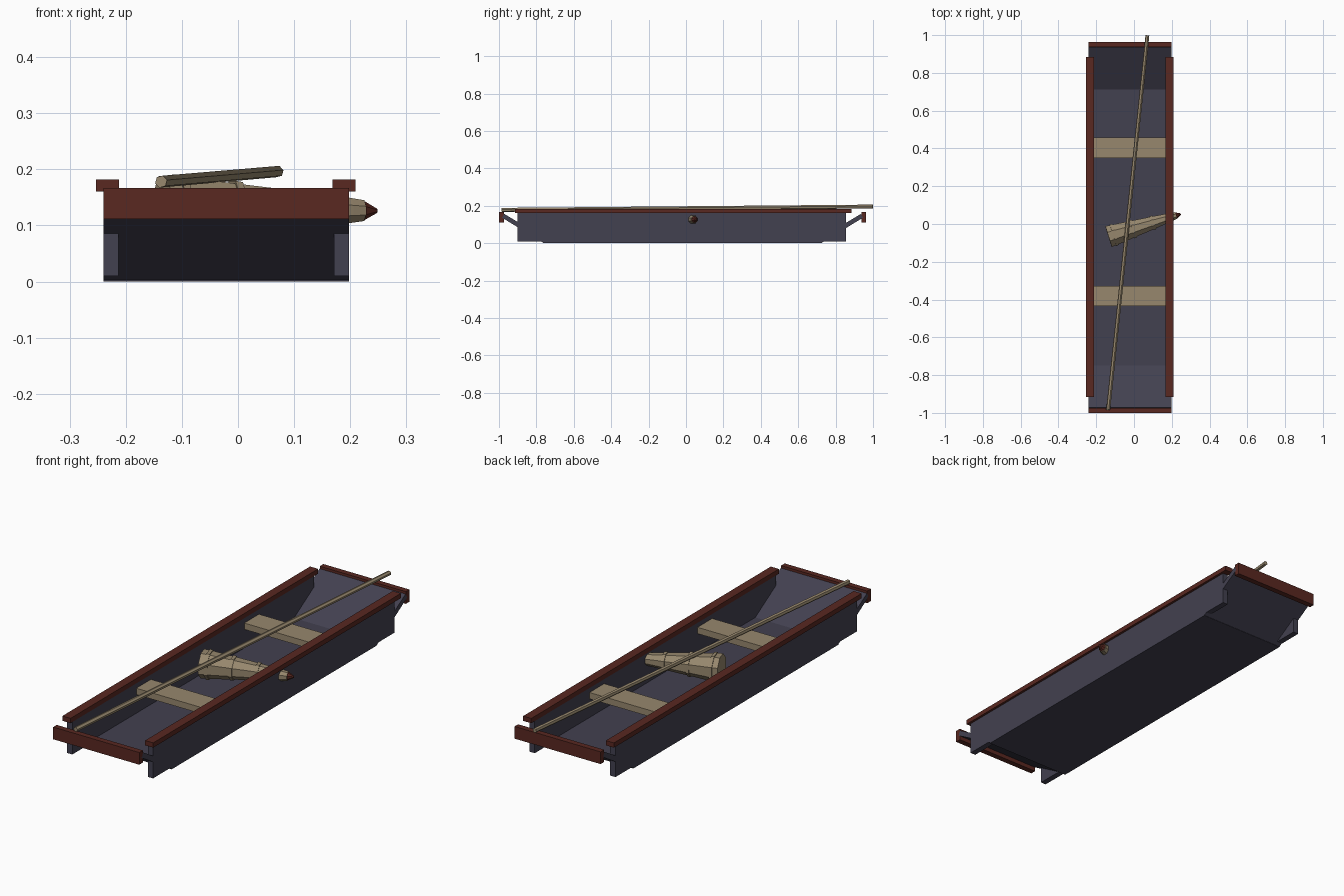
import bpy, bmesh, math
from mathutils import Vector

if "Cube" in bpy.data.objects:
    bpy.data.objects.remove(bpy.data.objects["Cube"])


def mat(name, col):
    m = bpy.data.materials.new(name)
    m.diffuse_color = (*col, 1)
    m.use_nodes = True
    m.node_tree.nodes["Principled BSDF"].inputs["Base Color"].default_value = m.diffuse_color
    return m


HULL = mat("dark_hull", (0.055, 0.052, 0.080))
RED = mat("red_trim", (0.10, 0.021, 0.015))
TAN = mat("pale_wood", (0.31, 0.245, 0.155))


def finish(name, bm, material):
    bmesh.ops.recalc_face_normals(bm, faces=bm.faces[:])
    me = bpy.data.meshes.new(name)
    bm.to_mesh(me)
    bm.free()
    me.materials.append(material)
    ob = bpy.data.objects.new(name, me)
    bpy.context.collection.objects.link(ob)
    return ob


def box(name, x, y, z, material):
    bm = bmesh.new()
    bmesh.ops.create_cube(bm, size=1)
    for v in bm.verts:
        v.co = [a[0] if c < 0 else a[1] for a, c in zip((x, y, z), v.co)]
    return finish(name, bm, material)


def extrude_x(name, profile, x, material):
    """Prism along x from a (y, z) outline."""
    bm = bmesh.new()
    f = bm.faces.new([bm.verts.new((x[0], y, z)) for y, z in profile])
    g = bmesh.ops.extrude_face_region(bm, geom=[f])["geom"]
    bmesh.ops.translate(bm, vec=(x[1] - x[0], 0, 0),
                        verts=[e for e in g if isinstance(e, bmesh.types.BMVert)])
    return finish(name, bm, material)


def lathe(name, start, end, profile, sides, material, turn=0.5):
    """Closed solid with (distance, radius) rings along the line start-end."""
    start, end = Vector(start), Vector(end)
    d = (end - start).normalized()
    side = d.cross(Vector((0, 0, 1))).normalized()
    up = side.cross(d)
    bm = bmesh.new()
    rings = []
    for t, r in profile:
        ang = [2 * math.pi * (i + turn) / sides for i in range(sides)]
        rings.append([bm.verts.new(start + d * t + (side * math.cos(a) + up * math.sin(a)) * r)
                      for a in ang])
    for a, b in zip(rings, rings[1:]):
        for i in range(sides):
            j = (i + 1) % sides
            bm.faces.new((a[i], a[j], b[j], b[i]))
    bm.faces.new(rings[0])
    bm.faces.new(rings[-1])
    return finish(name, bm, material)


X0, X1 = -0.24, 0.198

# hull: floor, side planks, rails
box("floor", (X0, X1), (-0.765, 0.725), (0, 0.022), HULL)
for label, a, b, r in (("left", X0, -0.213, -0.253), ("right", 0.171, X1, 0.168)):
    box(label + "_side", (a, b), (-0.9, 0.855), (0.01, 0.162), HULL)
    box(label + "_rail", (r, r + 0.041), (-0.915, 0.885), (0.16, 0.182), RED)

# sloping ends with their cap boards
for label, s, base, cap in (("front", -1, 0.76, 0.974), ("back", 1, 0.723, 0.937)):
    run = cap + 0.01 - base
    rise = run * 0.61
    extrude_x(label + "_slope", [(s * base, 0.0), (s * (base + run), rise),
                                 (s * (base + run - 0.012), rise + 0.02),
                                 (s * (base - 0.012), 0.022)], (X0, X1), HULL)
    box(label + "_cap", (X0, X1), sorted((s * cap, s * (cap + 0.026))), (0.111, 0.167), RED)

# thwarts
for label, y in (("front", -0.435), ("back", 0.35)):
    box(label + "_seat", (-0.214, 0.172), (y, y + 0.107), (0.108, 0.137), TAN)

# punting pole
p0, p1 = Vector((-0.137, -0.985, 0.178)), Vector((0.071, 0.999, 0.196))
lathe("pole", p0, p1, [(0, 0.011), ((p1 - p0).length, 0.0105)], 6, TAN, 0.25)

# wicker trap with hoops and stopper
t0, t1 = (-0.135, -0.067, 0.131), (0.248, 0.053, 0.126)
body = [(0, 0.062), (0.05, 0.058), (0.14, 0.048), (0.25, 0.036), (0.35, 0.024), (0.375, 0.02)]
lathe("trap_body", t0, t1, body, 8, TAN)
for i, (t, r) in enumerate(((0.025, 0.065), (0.13, 0.054), (0.24, 0.042))):
    lathe(f"trap_hoop_{i + 1}", t0, t1, [(t, r), (t + 0.014, r - 0.002)], 8, TAN)
lathe("trap_stopper", t0, t1, [(0.365, 0.015), (0.376, 0.018), (0.401, 0.004)], 8, RED)
